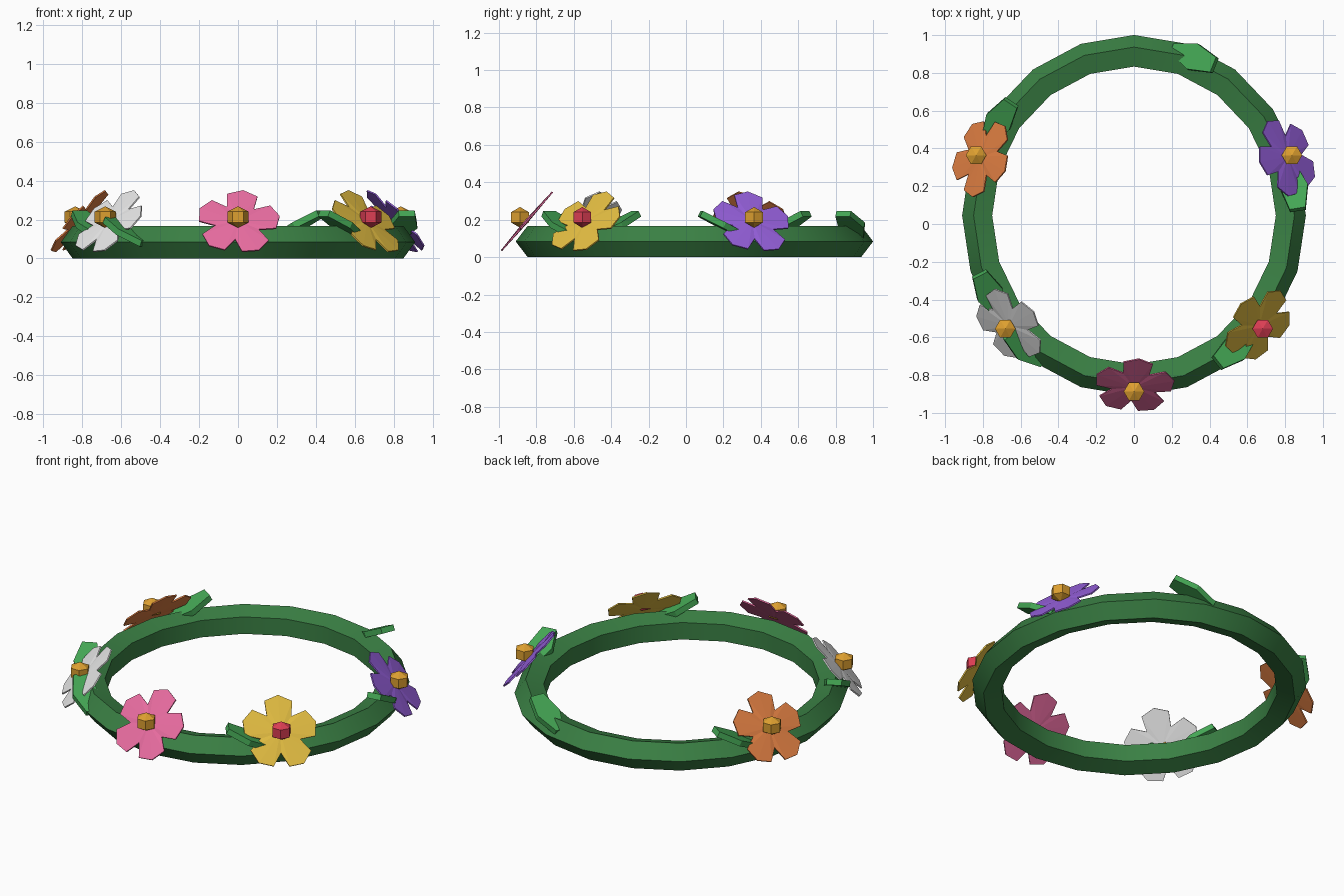
import bpy, bmesh, math
from math import sin, cos, radians, pi
from mathutils import Vector, Matrix

if "Cube" in bpy.data.objects:
    bpy.data.objects.remove(bpy.data.objects["Cube"])


def material(name, r, g, b):
    lin = [((c / 255 + 0.055) / 1.055) ** 2.4 for c in (r, g, b)]
    m = bpy.data.materials.new(name)
    m.diffuse_color = (*lin, 1)
    m.use_nodes = True
    m.node_tree.nodes["Principled BSDF"].inputs["Base Color"].default_value = m.diffuse_color
    return m


VINE = material("vine green", 58, 128, 68)
LEAF = material("leaf green", 68, 166, 84)
GOLD = material("centre gold", 222, 160, 48)
RED = material("centre red", 220, 62, 84)
PINK = material("petal pink", 232, 108, 160)
YELLOW = material("petal yellow", 228, 190, 66)
PURPLE = material("petal purple", 150, 96, 220)
ORANGE = material("petal orange", 222, 126, 66)
WHITE = material("petal white", 236, 236, 236)

CY = 0.045       # ring centre in y
STRETCH = 1.05   # ring is slightly longer in y


def make(name, bm, mat, matrix=Matrix()):
    bmesh.ops.recalc_face_normals(bm, faces=bm.faces)
    me = bpy.data.meshes.new(name)
    bm.to_mesh(me)
    bm.free()
    me.transform(matrix)
    me.materials.append(mat)
    ob = bpy.data.objects.new(name, me)
    bpy.context.collection.objects.link(ob)
    return ob


def on_ring(t, r, z):
    return Vector((r * cos(t), r * STRETCH * sin(t) + CY, z))


def frame(origin, u, v, n):
    m = Matrix((u, v, n)).transposed().to_4x4()
    m.translation = origin
    return m


# vine ring: 20 segments, five-sided cross-section
def vine(R=0.822, r=0.088, seg=20, sides=5):
    bm = bmesh.new()
    rows = []
    for i in range(seg):
        t = 2 * pi * i / seg
        rows.append([bm.verts.new(on_ring(t, R + r * cos(a), r * sin(radians(72)) + r * sin(a)))
                     for a in (2 * pi * j / sides for j in range(sides))])
    for i in range(seg):
        a, b = rows[i], rows[(i + 1) % seg]
        for j in range(sides):
            k = (j + 1) % sides
            bm.faces.new((a[j], b[j], b[k], a[k]))
    ob = make("vine_ring", bm, VINE)
    bpy.context.view_layer.objects.active = ob
    ob.select_set(True)
    bpy.ops.object.shade_smooth_by_angle(angle=radians(30))
    ob.select_set(False)


# thin five-petalled flower tilted outwards, with a six-sided centre
def flower(name, deg, petal_mat, centre_mat):
    t = radians(deg)
    tilt = radians(49)
    out = Vector((cos(t), sin(t), 0))
    u = Vector((-sin(t), cos(t), 0))
    v = -out * cos(tilt) + Vector((0, 0, sin(tilt)))
    n = u.cross(v)
    pos = on_ring(t, 0.858, 0.185)
    bm = bmesh.new()
    rim = []
    for k in range(5):
        for da, r in ((-36, 0.118), (-23, 0.2), (0, 0.218), (23, 0.2)):
            a = radians(83 + 72 * k + da)
            rim.append((r * cos(a), r * sin(a)))
    front = [bm.verts.new((x, y, 0.004)) for x, y in rim]
    back = [bm.verts.new((x, y, -0.004)) for x, y in rim]
    cf, cb = bm.verts.new((0, 0, 0.012)), bm.verts.new((0, 0, -0.008))
    for i in range(20):
        j = (i + 1) % 20
        bm.faces.new((cf, front[i], front[j]))
        bm.faces.new((cb, back[j], back[i]))
        bm.faces.new((front[i], back[i], back[j], front[j]))
    make(name + "_petals", bm, petal_mat, frame(pos, u, v, n))

    bm = bmesh.new()
    bmesh.ops.create_uvsphere(bm, u_segments=6, v_segments=3, radius=0.063)
    m = Matrix.Translation(pos + n * 0.042) @ Matrix.Rotation(pi / 2, 4, 'Z') @ Matrix.Diagonal((1, 1, 0.88, 1))
    make(name + "_centre", bm, centre_mat, m)


# flat leaf lying along the ring, its clockwise end lifted
def leaf(name, deg, r=0.86, z=0.175):
    t = radians(deg)
    lift = radians(27)
    out = Vector((cos(t), sin(t), 0))
    u = Vector((sin(t), -cos(t), 0)) * cos(lift) + Vector((0, 0, sin(lift)))
    n = out.cross(u)
    if n.z < 0:
        n = -n
    v = n.cross(u)
    bm = bmesh.new()
    half = [(-0.14, 0.025), (-0.01, 0.073), (0.125, 0.042)]
    pts = half + [(x, -y) for x, y in reversed(half)]
    face = bm.faces.new([bm.verts.new((x, y, -0.017)) for x, y in pts])
    ext = bmesh.ops.extrude_face_region(bm, geom=[face])
    top = [e for e in ext["geom"] if isinstance(e, bmesh.types.BMVert)]
    bmesh.ops.translate(bm, verts=top, vec=(0, 0, 0.034))
    if not any(len(f.verts) == 6 and f.calc_center_median().z < 0 for f in bm.faces):
        low = [w for w in bm.verts if w.co.z < 0]
        bmesh.ops.contextual_create(bm, geom=low)
    make(name, bm, LEAF, frame(on_ring(t, r, z), u, v, n))


vine()
flower("pink_flower", -90, PINK, GOLD)
flower("yellow_flower", -40, YELLOW, RED)
flower("purple_flower", 20, PURPLE, GOLD)
flower("orange_flower", 160, ORANGE, GOLD)
flower("white_flower", -140, WHITE, GOLD)

leaf("back_leaf", 68)
leaf("right_leaf", 9)
leaf("front_right_leaf", -52)
leaf("left_leaf", 146)
leaf("left_front_leaf", -153)
leaf("front_left_leaf", -131, 0.88, 0.14)
